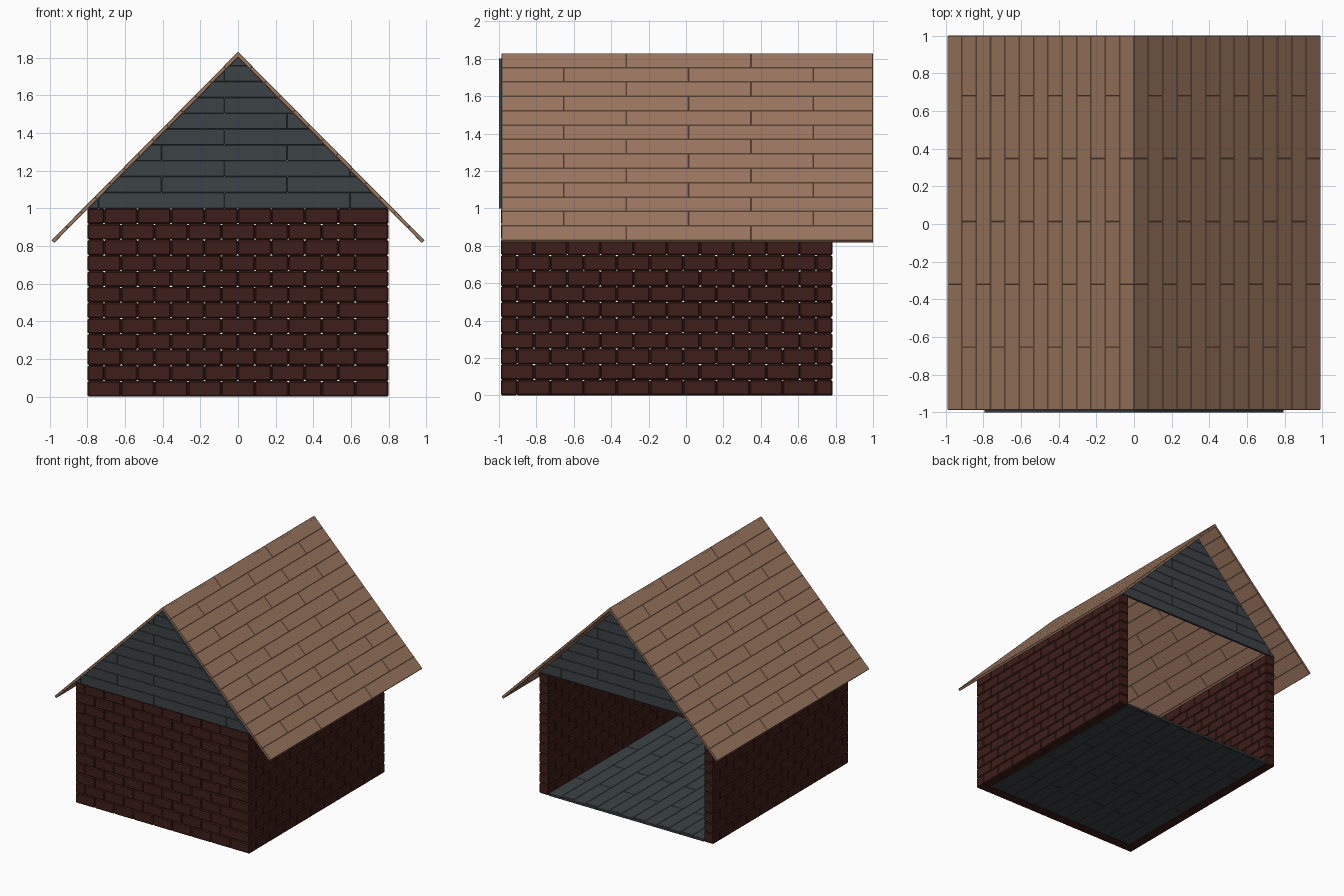
import bpy, bmesh, math
from mathutils import Matrix, Vector

if "Cube" in bpy.data.objects:
    bpy.data.objects.remove(bpy.data.objects["Cube"])


def material(name, rgb):
    m = bpy.data.materials.new(name)
    m.diffuse_color = (*rgb, 1)
    m.use_nodes = True
    m.node_tree.nodes["Principled BSDF"].inputs["Base Color"].default_value = m.diffuse_color
    return m


BRICK = material("brick_red", (0.048, 0.013, 0.010))
WOOD = material("roof_brown", (0.33, 0.185, 0.115))
SLATE = material("slate_grey", (0.045, 0.055, 0.06))


def box(bm, lo, hi):
    size = [b - a for a, b in zip(lo, hi)]
    mid = [(a + b) / 2 for a, b in zip(lo, hi)]
    bmesh.ops.create_cube(bm, size=1, matrix=Matrix.Translation(mid) @ Matrix.Diagonal((*size, 1)))


def bevel(bm, width):
    bmesh.ops.bevel(bm, geom=bm.edges[:], offset=width, segments=1, affect='EDGES', profile=0.5)


def finish(bm, name, mat, matrix=None):
    me = bpy.data.meshes.new(name)
    bmesh.ops.recalc_face_normals(bm, faces=bm.faces[:])
    bm.to_mesh(me)
    bm.free()
    me.materials.append(mat)
    ob = bpy.data.objects.new(name, me)
    bpy.context.collection.objects.link(ob)
    if matrix:
        ob.matrix_world = matrix
    return ob


def spans(start, end, unit, first):
    """Split start..end into pieces of one unit, the first piece having its own length."""
    out, a, b = [], start, start + first
    while a < end - 1e-4:
        out.append((a, min(b, end)))
        a, b = b, b + unit
    return out


# Brick walls: running bond, alternate courses interlock at the front corners
L, D, ROWS = 0.1775, 0.0875, 12
H = 1.0 / ROWS
X, Y0, Y1 = 0.798, -0.99, 0.782
front, side = bmesh.new(), bmesh.new()
for r in range(ROWS):
    z0, z1 = r * H, (r + 1) * H
    inset = D if r % 2 else 0
    for a, b in spans(-X + inset, X - inset, L, L):
        box(front, (a, Y0, z0), (b, Y0 + D, z1))
    for a, b in spans(Y0 + D - inset, Y1, L, L):
        box(side, (X - D, a, z0), (X, b, z1))
for bm in (front, side):
    bevel(bm, 0.007)
finish(front, "front_wall", BRICK)
right = finish(side, "right_wall", BRICK)
mirrored = bmesh.new()
mirrored.from_mesh(right.data)
bmesh.ops.scale(mirrored, vec=(-1, 1, 1), verts=mirrored.verts)
finish(mirrored, "left_wall", BRICK)


def boards(u0, u1, v0, v1, rows, thick, unit=0.667):
    """Staggered boards running along local x, stacked along local y."""
    bm = bmesh.new()
    w = (v1 - v0) / rows
    for r in range(rows):
        for a, b in spans(u0, u1, unit, unit / 2 if r % 2 else unit):
            box(bm, (a, v0 + r * w, 0), (b, v0 + (r + 1) * w, thick))
    bevel(bm, 0.002)
    return bm


# Floor boards running front to back
finish(boards(Y0 + D, Y1, -X + D, X - D, 13, 0.02), "floor", SLATE,
       Matrix(((0, 1, 0, 0), (1, 0, 0, 0), (0, 0, 1, 0), (0, 0, 0, 1))))

# Roof slopes
RIDGE, EAVE_X, EAVE_Z, T = 1.83, 0.99, 0.83, 0.02
slope = math.hypot(EAVE_X, RIDGE - EAVE_Z)
for s, name in ((1, "roof_right"), (-1, "roof_left")):
    down = Vector((s * EAVE_X, 0, EAVE_Z - RIDGE)).normalized()
    along = Vector((0, 1, 0))
    out = Vector((-s * down.z, 0, s * down.x))
    m = Matrix((along, down, out)).transposed().to_4x4()
    m.translation = Vector((0, 0.003, RIDGE)) - out * T
    finish(boards(-0.99, 0.997, 0, slope, 13, T), name, WOOD, m)

# Gables: horizontal boards trimmed to the roof pitch
for y, name in ((-1.0, "front_gable"), (Y1 - 0.02, "back_gable")):
    bm = boards(-0.74, 0.9, 0, 0.84, 10, 0.02)
    extra = boards(-0.8 - 0.607, -0.74, 0, 0.84, 10, 0.02)
    tmp = bpy.data.meshes.new("tmp")
    extra.to_mesh(tmp)
    extra.free()
    bm.from_mesh(tmp)
    bpy.data.meshes.remove(tmp)
    for s in (1, -1):
        cut = bmesh.ops.bisect_plane(
            bm, geom=bm.verts[:] + bm.edges[:] + bm.faces[:], dist=1e-5,
            plane_co=(0, RIDGE - 1 - T * 1.42, 0),
            plane_no=(s * (RIDGE - EAVE_Z), EAVE_X, 0), clear_outer=True)
        edges = [e for e in cut['geom_cut'] if isinstance(e, bmesh.types.BMEdge)]
        bmesh.ops.edgeloop_fill(bm, edges=edges)
    finish(bm, name, SLATE, Matrix.Translation((0, y + 0.02, 1)) @ Matrix.Rotation(math.pi / 2, 4, 'X'))
